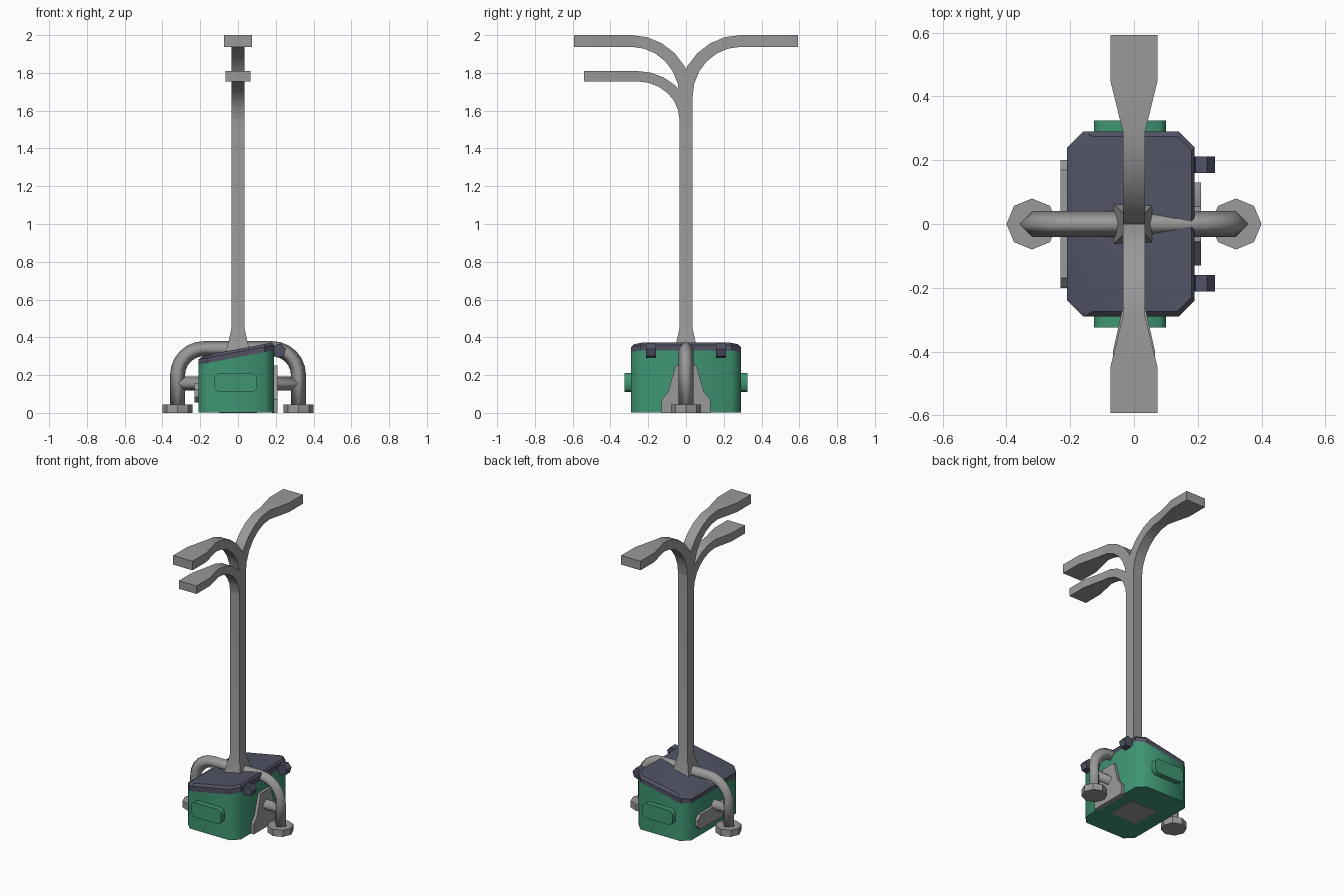
import bpy, bmesh
from math import sin, cos, pi, radians

cube = bpy.data.objects.get("Cube")
if cube:
    bpy.data.objects.remove(cube, do_unlink=True)


def material(name, rgb):
    m = bpy.data.materials.new(name)
    m.use_nodes = True
    col = (*rgb, 1)
    m.diffuse_color = col
    m.node_tree.nodes["Principled BSDF"].inputs["Base Color"].default_value = col
    return m


GREY = material("grey metal", (0.32, 0.32, 0.32))
GREEN = material("green plastic", (0.05, 0.30, 0.17))
SLATE = material("slate lid", (0.08, 0.085, 0.125))


def loft(name, rings, mat, angle=30):
    """Skin a row of equal-length rings and cap both ends."""
    bm = bmesh.new()
    rows = [[bm.verts.new(p) for p in ring] for ring in rings]
    n = len(rows[0])
    for a, b in zip(rows, rows[1:]):
        for i in range(n):
            j = (i + 1) % n
            bm.faces.new((a[i], a[j], b[j], b[i]))
    bm.faces.new(rows[0][::-1])
    bm.faces.new(rows[-1])
    bmesh.ops.recalc_face_normals(bm, faces=bm.faces)
    mesh = bpy.data.meshes.new(name)
    bm.to_mesh(mesh)
    bm.free()
    ob = bpy.data.objects.new(name, mesh)
    bpy.context.collection.objects.link(ob)
    mesh.materials.append(mat)
    bpy.ops.object.select_all(action='DESELECT')
    ob.select_set(True)
    bpy.context.view_layer.objects.active = ob
    bpy.ops.object.shade_smooth_by_angle(angle=radians(angle))
    return ob


def chamfered(x0, x1, y, c):
    """Rectangle outline with cut corners, symmetric in y."""
    return [(x0, -y + c), (x0 + c, -y), (x1 - c, -y), (x1, -y + c),
            (x1, y - c), (x1 - c, y), (x0 + c, y), (x0, y - c)]


def square(r, z):
    return [(-r, -r, z), (r, -r, z), (r, r, z), (-r, r, z)]


# Bin body and sloping lid
def slope(x, lift):
    return 0.285 + 0.19 * x + lift


outline = chamfered(-0.21, 0.19, 0.29, 0.05)
inner = chamfered(-0.175, 0.18, 0.275, 0.045)
loft("bin_body", [[(x, y, 0.003) for x, y in outline],
                  [(x, y, slope(x, 0.01)) for x, y in outline]], GREEN, 50)
loft("bin_lid", [[(x, y, slope(x, 0.003)) for x, y in outline],
                 [(x, y, slope(x, 0.038)) for x, y in outline],
                 [(x, y, slope(x, 0.053)) for x, y in inner]], SLATE, 25)
loft("base_plate", [square(0.1, 0), square(0.1, 0.008)], GREY)

# Side grips and lid hinges
for side, tag in ((-1, "front"), (1, "back")):
    grip = chamfered(-0.125, 0.1, 0.05, 0.02)
    loft(tag + "_grip", [[(x, side * y, z + 0.16) for x, z in grip]
                         for y in (0.28, 0.325)], GREEN, 50)
    hexagon = [(0.218 + 0.037 * cos(k * pi / 3 + 0.2),
                0.33 + 0.039 * sin(k * pi / 3 + 0.2)) for k in range(6)]
    loft(tag + "_hinge", [[(x, side * y, z) for x, z in hexagon]
                          for y in (0.16, 0.212)], SLATE)

# Mounting plates on both long sides
half = [(0.13, 0), (0.13, 0.07), (0.095, 0.11), (0.055, 0.25)]
shape = half + [(-y, z) for y, z in reversed(half)]
loft("left_bracket", [[(x, y, z) for y, z in shape] for x in (0.18, 0.21)], GREY)
plate = chamfered(0.055, 0.155, 0.2, 0.03)
loft("right_bracket", [[(x, y, z) for z, y in plate] for x in (-0.23, -0.2)], GREY)

# Bent tube frame with a diamond section
ARC = [k * pi / 12 for k in range(0, 7)]
path = [(-0.32, 0.03, 0)]
path += [(-0.18 - 0.14 * cos(a), 0.2 + 0.14 * sin(a), a) for a in ARC]
path += [(-x, z, pi - a) for x, z, a in reversed(path)]
R = 0.04
loft("tube_frame", [[(x - R * cos(a), 0, z + R * sin(a)), (x, R, z),
                     (x + R * cos(a), 0, z - R * sin(a)), (x, -R, z)]
                    for x, z, a in path], GREY, 95)
loft("cross_bar", [[(x, 0.037 * cos(k * pi / 2), 0.155 + 0.037 * sin(k * pi / 2))
                    for k in range(4)] for x in (-0.32, 0.32)], GREY, 95)

# Octagonal feet
for side, tag in ((-1, "right"), (1, "left")):
    loft(tag + "_foot", [[(side * 0.32 + 0.08 * cos(k * pi / 4),
                           0.08 * sin(k * pi / 4), z) for k in range(8)]
                         for z in (0, 0.045)], GREY)

# Lamp post with flared base
loft("post", [square(0.066, 0.31), square(0.035, 0.445), square(0.035, 1.675)], GREY)


# Curved arms ending in broad flat lamp heads
def arm(name, side, centre, low, high, taper, tip, wide):
    (cy, cz), rings = centre, []

    def ring(p, q, w):
        rings.append([(-w, side * p[0], p[1]), (w, side * p[0], p[1]),
                      (w, side * q[0], q[1]), (-w, side * q[0], q[1])])
    for a in ARC:
        ring((cy - low[0] * cos(a), cz + low[1] * sin(a)),
             (cy - high[0] * cos(a), cz + high[1] * sin(a)), 0.035)
    for y, w in ((taper, wide), (tip, wide)):
        ring((y, cz + low[1]), (y, cz + high[1]), w)
    loft(name, rings, GREY, 30)


for side, tag in ((-1, "front"), (1, "back")):
    arm(tag + "_lamp_arm", side, (0.29, 1.675), (0.255, 0.263), (0.325, 0.325),
        0.445, 0.593, 0.073)
arm("lower_lamp_arm", -1, (0.26, 1.555), (0.225, 0.2), (0.285, 0.255),
    0.4, 0.54, 0.066)
